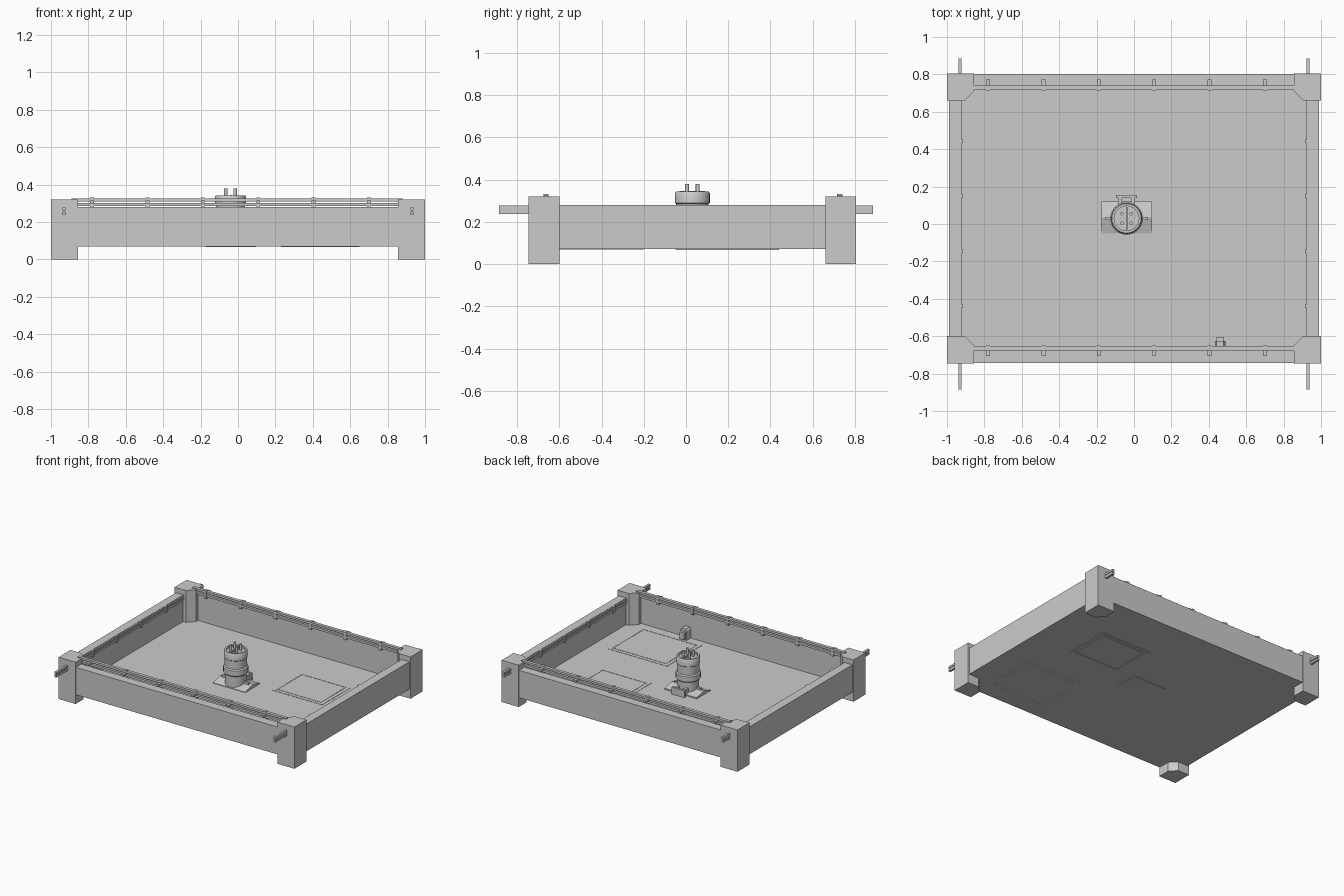
import bpy, bmesh, math

if "Cube" in bpy.data.objects:
    bpy.data.objects.remove(bpy.data.objects["Cube"])

def finish(name, bm, smooth=False):
    bmesh.ops.recalc_face_normals(bm, faces=bm.faces)
    me = bpy.data.meshes.new(name)
    bm.to_mesh(me)
    bm.free()
    ob = bpy.data.objects.new(name, me)
    bpy.context.collection.objects.link(ob)
    if smooth:
        bpy.ops.object.select_all(action='DESELECT')
        ob.select_set(True)
        bpy.context.view_layer.objects.active = ob
        bpy.ops.object.shade_smooth_by_angle(angle=math.radians(35))
    return ob

def prism(name, pts, vec):
    """Extrude a closed outline along a vector."""
    bm = bmesh.new()
    f = bm.faces.new([bm.verts.new(p) for p in pts])
    r = bmesh.ops.extrude_face_region(bm, geom=[f])
    bmesh.ops.translate(bm, vec=vec, verts=[v for v in r['geom'] if isinstance(v, bmesh.types.BMVert)])
    return finish(name, bm)

def box(name, x0, x1, y0, y1, z0, z1):
    return prism(name, [(x0, y0, z0), (x1, y0, z0), (x1, y1, z0), (x0, y1, z0)], (0, 0, z1 - z0))

def lathe(name, profile, cx, cy, n=32):
    """Spin an (r, z) profile around a vertical axis."""
    bm = bmesh.new()
    vs = [bm.verts.new((r, 0, z)) for r, z in profile]
    es = [bm.edges.new(p) for p in zip(vs, vs[1:])]
    bmesh.ops.spin(bm, geom=vs + es, cent=(0, 0, 0), axis=(0, 0, 1), angle=2 * math.pi, steps=n)
    bmesh.ops.remove_doubles(bm, verts=bm.verts, dist=1e-5)
    bmesh.ops.translate(bm, vec=(cx, cy, 0), verts=bm.verts)
    return finish(name, bm, True)

YF, YB = -0.745, 0.805          # outer faces of the tray
SIDES = ((-1, "left"), (1, "right"))

# Tray floor and walls
box("floor", -0.96, 0.96, -0.72, 0.78, 0.07, 0.076)
box("front_wall", -0.9, 0.9, YF + 0.003, -0.675, 0.07, 0.28)
box("back_wall", -0.9, 0.9, 0.735, YB - 0.003, 0.07, 0.28)
for s, side in SIDES:
    a, b = sorted((s * 0.99, s * 0.927))
    box(side + "_wall", a, b, YF + 0.06, YB - 0.06, 0.07, 0.28)

# Corner posts with a chamfered inner corner
for s, side in SIDES:
    for t, y, end in ((1, YF, "front"), (-1, YB, "back")):
        w, c = 0.145, 0.05
        outline = [(0, 0), (w, 0), (w, w - c), (w - c, w), (0, w)]
        prism(f"{end}_{side}_post", [(s * (1 - u), y + t * v, 0) for u, v in outline], (0, 0, 0.32))

# Paired front and back rails with clips
for end, y, t in (("front", -0.663, -1), ("back", 0.728, 1)):
    for z in (0.285, 0.311):
        box(end + "_rail", -0.89, 0.88, y - 0.012, y + 0.012, z, z + 0.016)
    for i in range(6):
        x = -0.78 + i * 0.296
        a, b = sorted((y - t * 0.013, y + t * 0.044))
        box(end + "_clip", x - 0.01, x + 0.01, a, b, 0.298, 0.314)
        a, b = sorted((y - t * 0.013, y + t * 0.012))
        box(end + "_clip_stem", x - 0.01, x + 0.01, a, b, 0.27, 0.331)

# Paired side rails running through the posts, with clips
for s, side in SIDES:
    a, b = sorted((s * 0.938, s * 0.921))
    for z in (0.238, 0.262):
        box(side + "_rail", a, b, -0.885, 0.885, z, z + 0.016)
    box(side + "_rail_web", s * 0.93 - 0.003, s * 0.93 + 0.003, -0.885, 0.885, 0.24, 0.275)
    for i in range(4):
        y = -0.44 + i * 0.294
        a, b = sorted((s * 0.935, s * 0.914))
        box(side + "_clip", a, b, y - 0.01, y + 0.01, 0.23, 0.279)

# Floor panels, slightly proud on both faces
for x0, x1, y0, y1 in ((0.23, 0.65, 0.09, 0.44), (0.3, 0.8, -0.62, -0.2)):
    low = 0.066 if y0 > 0 else 0.0695
    box("floor_panel", x0 + 0.03, x1 - 0.03, y0 + 0.03, y1 - 0.03, low, 0.078)
    for a, b, c, d in ((x0, x1, y0, y0 + 0.02), (x0, x1, y1 - 0.02, y1),
                       (x0, x0 + 0.02, y0 + 0.02, y1 - 0.02), (x1 - 0.02, x1, y0 + 0.02, y1 - 0.02)):
        box("panel_frame", a, b, c, d, low, 0.078)

# Pump base with sloped faces, mounting bracket and side pins
cx, cy = -0.04, 0.03
prism("pump_base", [(-0.175, -0.05, 0.066), (-0.175, 0.12, 0.066), (-0.175, 0.12, 0.085),
                    (-0.175, 0.035, 0.105), (-0.175, -0.05, 0.08)], (0.272, 0, 0))
box("bracket_plate", cx - 0.055, cx + 0.055, 0.14, 0.155, 0.07, 0.13)
for s in (-1, 1):
    box("bracket_arm", cx + s * 0.035 - 0.01, cx + s * 0.035 + 0.01, 0.09, 0.142, 0.075, 0.125)
box("side_pin", cx - 0.115, cx + 0.115, cy - 0.008, cy + 0.008, 0.1, 0.118)

# Pump body
lathe("pump_body", [(0, 0.08), (0.075, 0.08), (0.075, 0.165), (0.087, 0.175), (0.087, 0.215),
                    (0.077, 0.222), (0.077, 0.285), (0.083, 0.29), (0.083, 0.335), (0.078, 0.343),
                    (0.066, 0.343), (0.066, 0.33), (0, 0.33)], cx, cy)
box("top_divider", cx - 0.004, cx + 0.004, cy - 0.06, cy + 0.06, 0.325, 0.345)
for i in (-1, 1):
    for j in (-1, 1):
        lathe("terminal", [(0, 0.32), (0.009, 0.32), (0.009, 0.38), (0, 0.38)],
              cx + i * 0.025, cy + j * 0.025, 16)

# Small arched fitting on the front wall
arch = [(-0.028, 0), (-0.028, 0.07), (-0.018, 0.085), (0.018, 0.085), (0.028, 0.07), (0.028, 0)]
prism("wall_fitting", [(0.46 + u, -0.68, 0.074 + v) for u, v in arch], (0, 0.055, 0))
box("wall_fitting_face", 0.44, 0.48, -0.63, -0.605, 0.085, 0.14)
